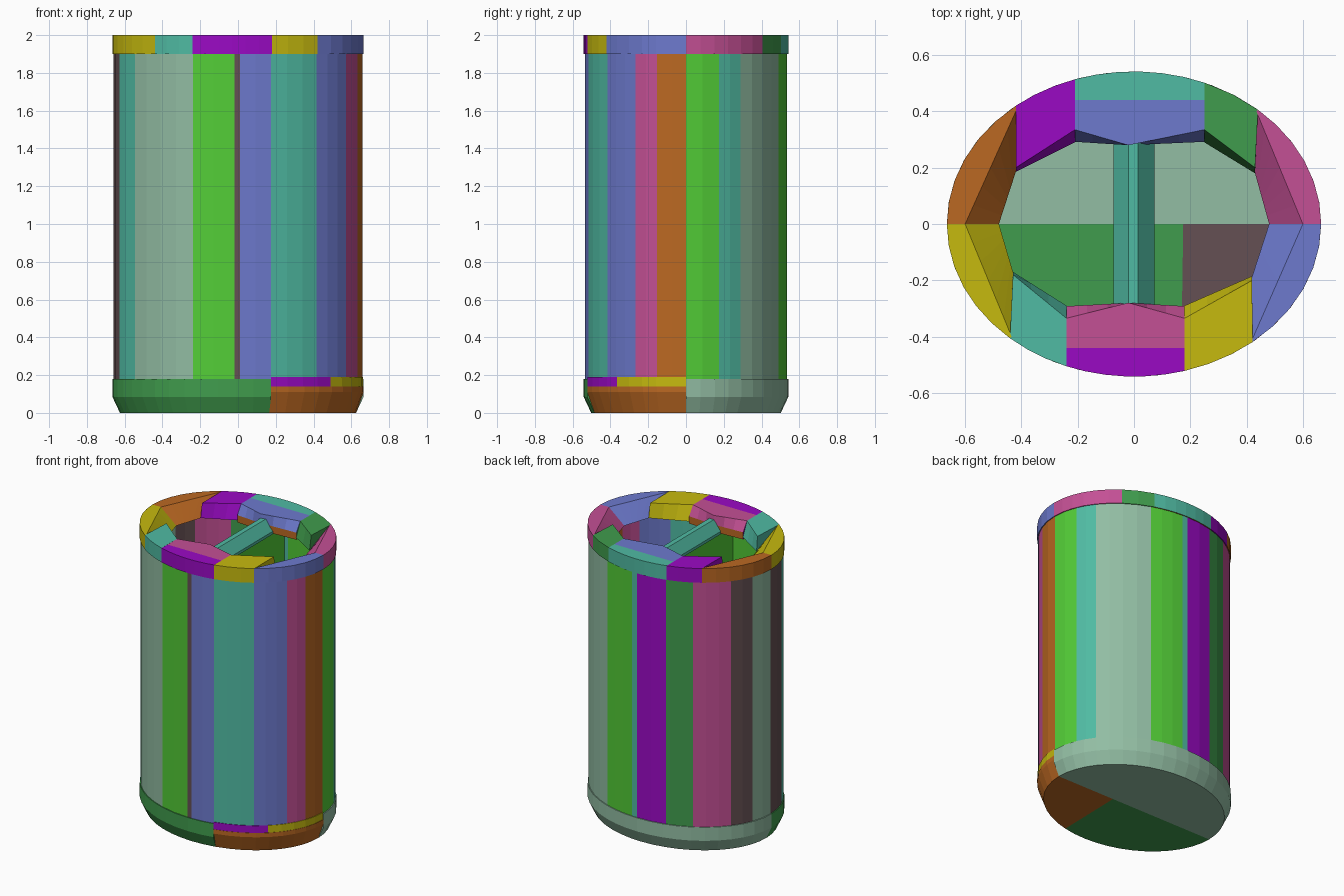
import bpy, bmesh, math

cube = bpy.data.objects.get("Cube")
if cube:
    bpy.data.objects.remove(cube, do_unlink=True)

RX, RY = 0.665, 0.542
RIM_LOW, RIM_TOP = 1.9, 2.0


def linear(c):
    c /= 255
    return c / 12.92 if c <= 0.04045 else ((c + 0.055) / 1.055) ** 2.4


def material(name, rgb):
    m = bpy.data.materials.new(name)
    col = (*[linear(c) for c in rgb], 1)
    m.use_nodes = True
    m.diffuse_color = col
    bsdf = m.node_tree.nodes["Principled BSDF"]
    bsdf.inputs["Base Color"].default_value = col
    bsdf.inputs["Roughness"].default_value = 0.8
    return m


MATS = {n: material(n, c) for n, c in {
    "yellow": (198, 186, 15), "teal": (80, 187, 163), "purple": (154, 10, 196),
    "blue": (109, 122, 206), "pink": (196, 80, 149), "orange": (187, 104, 34),
    "green": (64, 156, 77), "lime": (83, 205, 55), "sage": (146, 189, 163),
    "brown": (101, 80, 83)}.items()}


def arc(t0, t1, z, n, inset=0.0):
    """Points along the elliptical outline, angles in degrees."""
    out = []
    for i in range(n + 1):
        t = math.radians(t0 + (t1 - t0) * i / n)
        out.append(((RX - inset) * math.cos(t), (RY - inset) * math.sin(t), z))
    return out


def rail(pts, z, n):
    """Resample a short polyline to n + 1 points at height z."""
    out = []
    for i in range(n + 1):
        f = i / n * (len(pts) - 1)
        k = min(int(f), len(pts) - 2)
        a, b, f = pts[k], pts[k + 1], f - k
        out.append((a[0] + (b[0] - a[0]) * f, a[1] + (b[1] - a[1]) * f, z))
    return out


def loft(name, rails, colors):
    """Solid from a closed loop of rails; colors[i] paints rail i to i + 1."""
    used = list(dict.fromkeys(colors))
    bm = bmesh.new()
    rows = [[bm.verts.new(p) for p in r] for r in rails]
    for i, row in enumerate(rows):
        nxt = rows[(i + 1) % len(rows)]
        for j in range(len(row) - 1):
            f = bm.faces.new((row[j], row[j + 1], nxt[j + 1], nxt[j]))
            f.material_index = used.index(colors[i])
    for j in (0, -1):
        bm.faces.new([r[j] for r in rows])
    bmesh.ops.remove_doubles(bm, verts=bm.verts, dist=0.0005)
    bmesh.ops.recalc_face_normals(bm, faces=bm.faces)
    me = bpy.data.meshes.new(name)
    bm.to_mesh(me)
    bm.free()
    for c in used:
        me.materials.append(MATS[c])
    ob = bpy.data.objects.new(name, me)
    bpy.context.collection.objects.link(ob)
    return ob


def steps(t0, t1):
    return max(1, round((t1 - t0) / 8))


def slab(name, t0, t1, z0, z1, inset, thick, color):
    """Curved upright panel."""
    n = steps(t0, t1)
    loft(name, [arc(t0, t1, z0, n, inset), arc(t0, t1, z1, n, inset),
                arc(t0, t1, z1, n, inset + thick),
                arc(t0, t1, z0, n, inset + thick)], [color] * 4)


# Wall panels: end angle and colour, counter-clockwise from +x
walls = [(18.9, "lime"), (32.5, "teal"), (65.9, "sage"), (86, "lime"),
         (89.5, "teal"), (107.8, "purple"), (123.7, "green"), (147.3, "pink"),
         (162.6, "brown"), (180, "sage"), (198, "brown"), (214.2, "teal"),
         (248.8, "sage"), (268.3, "lime"), (271, "brown"), (285.3, "blue"),
         (309.2, "teal"), (330, "blue"), (343.5, "pink"), (360, "orange")]
start = 0
for i, (end, color) in enumerate(walls):
    slab(f"wall_panel_{i + 1}", start, end, 0.17, RIM_LOW, 0.006, 0.04, color)
    start = end


# Base blocks with a chamfered lower edge; each is an arc plus an inner corner
def base(name, t0, t1, corner, top, bevel, color):
    n = steps(t0, t1)
    cx, cy = corner
    loft(name, [[(cx, cy, 0)] * (n + 1), arc(t0, t1, 0, n, 0.04),
                arc(t0, t1, bevel, n), arc(t0, t1, top, n),
                [(cx, cy, top)] * (n + 1)], [color] * 5)


base("base_back", 0, 180, (0, 0), 0.18, 0.085, "sage")
base("base_front_right", 180, 285.3, (0.175, 0), 0.18, 0.085, "green")
base("base_front_left", 285.3, 360, (0.175, 0), 0.14, 0.11, "orange")

# Filler ring and floor plate on the lower base block
slab("base_filler_1", 285.3, 317.5, 0.14, 0.19, 0.002, 0.06, "purple")
slab("base_filler_2", 317.5, 360, 0.14, 0.19, 0.002, 0.06, "yellow")
n = steps(285.3, 360)
loft("floor_plate", [[(0.175, 0, 0.14)] * (n + 1), arc(285.3, 360, 0.14, n, 0.03),
                     arc(285.3, 360, 0.185, n, 0.03),
                     [(0.175, 0, 0.185)] * (n + 1)], ["brown"] * 4)


# Rim segments: start, end, colour, crest line, inner edge
rim = [
    (0, 48.5, "pink", [(.60, 0), (.435, .40)], [(.48, 0), (.43, .18)]),
    (48.5, 67.9, "green", [(.43, .20), (.25, .335)], [(.43, .18), (.25, .29)]),
    (108.4, 129, "purple", [(-.21, .335), (-.42, .20)], [(-.21, .29), (-.42, .185)]),
    (129, 180, "orange", [(-.42, .40), (-.60, 0)], [(-.42, .185), (-.48, 0)]),
    (180, 228.5, "yellow", [(-.60, 0), (-.435, -.40)], [(-.48, 0), (-.43, -.17)]),
    (228.5, 248.8, "teal", [(-.43, -.18), (-.24, -.335)], [(-.43, -.17), (-.24, -.29)]),
    (285.7, 309.2, "yellow", [(.18, -.335), (.42, -.20)], [(.18, -.29), (.42, -.185)]),
    (309.2, 360, "blue", [(.42, -.41), (.60, 0)], [(.42, -.185), (.48, 0)]),
]
for i, (t0, t1, color, crest, inner) in enumerate(rim):
    n = steps(t0, t1)
    loft(f"rim_segment_{i + 1}",
         [arc(t0, t1, RIM_LOW, n), arc(t0, t1, RIM_TOP, n),
          rail(crest, RIM_TOP, n), rail(inner, 1.9, n)], [color] * 4)

# Two-tone rim segments at front and back, with a strip below the inner lip
for name, t0, t1, outer, lip, xs, s in (
        ("rim_back", 67.9, 108.4, "teal", "blue", (.25, -.02, -.21), 1),
        ("rim_front", 248.8, 285.7, "purple", "pink", (-.24, -.02, .18), -1)):
    n = 6
    split = [(xs[0], .44 * s), (xs[2], .44 * s)]
    crest = [(x, y * s) for x, y in zip(xs, (.335, .28, .335))]
    inner = [(x, y * s) for x, y in zip(xs, (.292, .28, .292))]
    loft(name, [arc(t0, t1, RIM_LOW, n), arc(t0, t1, RIM_TOP, n),
                rail(split, RIM_TOP, n), rail(crest, RIM_TOP, n),
                rail(inner, 1.935, n), rail(inner, 1.885, n)],
         [outer, outer, lip, lip, "orange", "orange"])


# Divider wall and its bevelled top bar, as extrusions along y
def extrude_y(name, section, half, color):
    loft(name, [[(x, -half, z), (x, half, z)] for x, z in section],
         [color] * len(section))


extrude_y("divider", [(-.02, .17), (.015, .17), (.015, 1.9), (-.02, 1.9)],
          0.5, "lime")
extrude_y("divider_bar", [(-.072, 1.88), (.072, 1.88), (.072, 1.9),
                          (.015, 1.97), (-.02, 1.97), (-.072, 1.9)], 0.4, "teal")
